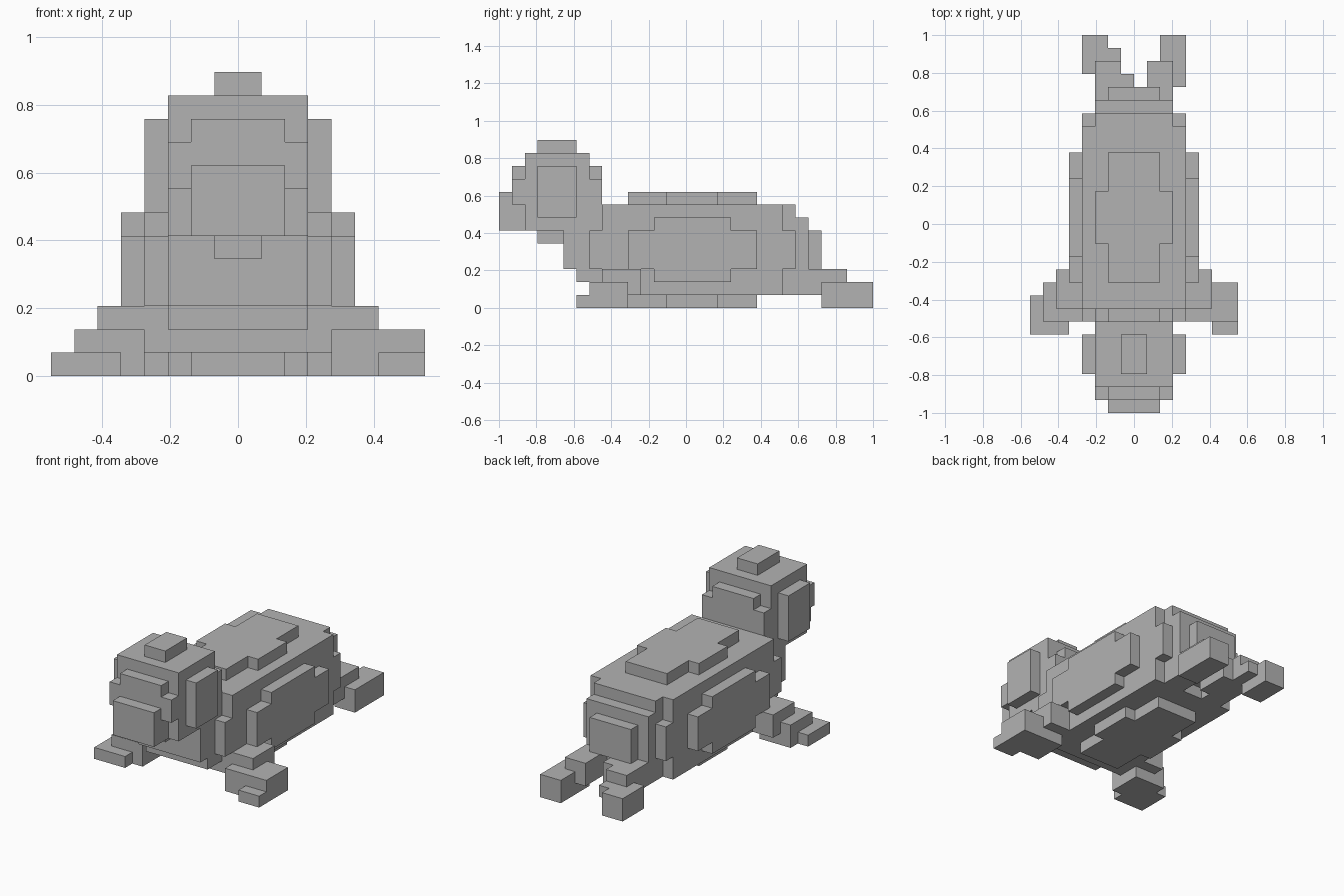
import bpy, bmesh
from itertools import product
from mathutils import Vector

if "Cube" in bpy.data.objects:
    bpy.data.objects.remove(bpy.data.objects["Cube"])

LENGTH = 29                 # model length in blocks
U = 2 / LENGTH              # block size

grey = bpy.data.materials.new("plain grey")
grey.use_nodes = True
colour = (0.45, 0.45, 0.45, 1)
grey.diffuse_color = colour
grey.node_tree.nodes["Principled BSDF"].inputs["Base Color"].default_value = colour


def wide(half, y, z):
    """Block range symmetric about the middle."""
    return (-half, half), y, z


def blocks(name, boxes):
    """Fuse block ranges into one shell, keeping only outer faces."""
    cells = set()
    for box in boxes:
        cells.update(product(*(range(*r) for r in box)))
    bm = bmesh.new()
    for cell in cells:
        for axis, side in product(range(3), (0, 1)):
            step = list(cell)
            step[axis] += 2 * side - 1
            if tuple(step) in cells:
                continue
            a, b = (axis + 1) % 3, (axis + 2) % 3
            ring = []
            for da, db in ((0, 0), (1, 0), (1, 1), (0, 1)):
                p = Vector(cell)
                p[axis] += side
                p[a] += da
                p[b] += db
                p.y -= LENGTH / 2
                ring.append(bm.verts.new(p * U))
            bm.faces.new(ring if side else ring[::-1])
    bmesh.ops.remove_doubles(bm, verts=bm.verts, dist=U / 10)
    bmesh.ops.dissolve_limit(bm, angle_limit=0.01, verts=bm.verts, edges=bm.edges)
    mesh = bpy.data.meshes.new(name)
    bm.to_mesh(mesh)
    bm.free()
    mesh.materials.append(grey)
    obj = bpy.data.objects.new(name, mesh)
    bpy.context.collection.objects.link(obj)
    return obj


# Head with rounded-off front and back, crown, cheeks and chin
blocks("head", [
    wide(3, (2, 7), (6, 12)),
    wide(1, (3, 6), (12, 13)),
    wide(4, (3, 6), (7, 11)),
    wide(2, (1, 8), (6, 11)),
    wide(3, (1, 8), (8, 10)),
    wide(1, (3, 6), (5, 6)),
])
blocks("snout", [wide(2, (0, 1), (6, 9))])

# Body: thick barrel stepped down towards chest and tail
blocks("body", [
    wide(4, (8, 22), (1, 8)),
    wide(4, (7, 23), (3, 6)),
    wide(3, (7, 23), (2, 8)),
    wide(3, (6, 24), (2, 7)),
    wide(3, (5, 24), (3, 6)),
    wide(2, (24, 25), (3, 6)),
    # flank plates
    wide(5, (12, 18), (2, 7)),
    wide(5, (10, 20), (3, 6)),
    # back and belly plates
    *(wide(h, y, z) for z in ((8, 9), (0, 1))
      for h, y in ((2, (10, 20)), (3, (13, 17)))),
])

# Front flippers, stepping down and outwards
blocks("left_front_flipper", [
    ((4, 6), (8, 11), (1, 3)),
    ((4, 8), (7, 10), (0, 2)),
    ((6, 8), (6, 7), (0, 1)),
])
blocks("right_front_flipper", [
    ((-6, -4), (8, 11), (1, 3)),
    ((-7, -4), (7, 10), (0, 2)),
    ((-8, -5), (6, 9), (0, 1)),
])

# Tail flippers
blocks("left_tail_flipper", [
    ((1, 3), (22, 27), (1, 3)),
    ((2, 4), (25, 29), (0, 2)),
])
blocks("right_tail_flipper", [
    ((-3, -1), (22, 27), (1, 3)),
    ((-3, -1), (24, 28), (1, 2)),
    ((-1, 0), (23, 26), (1, 3)),
    ((-4, -2), (26, 29), (0, 2)),
])
